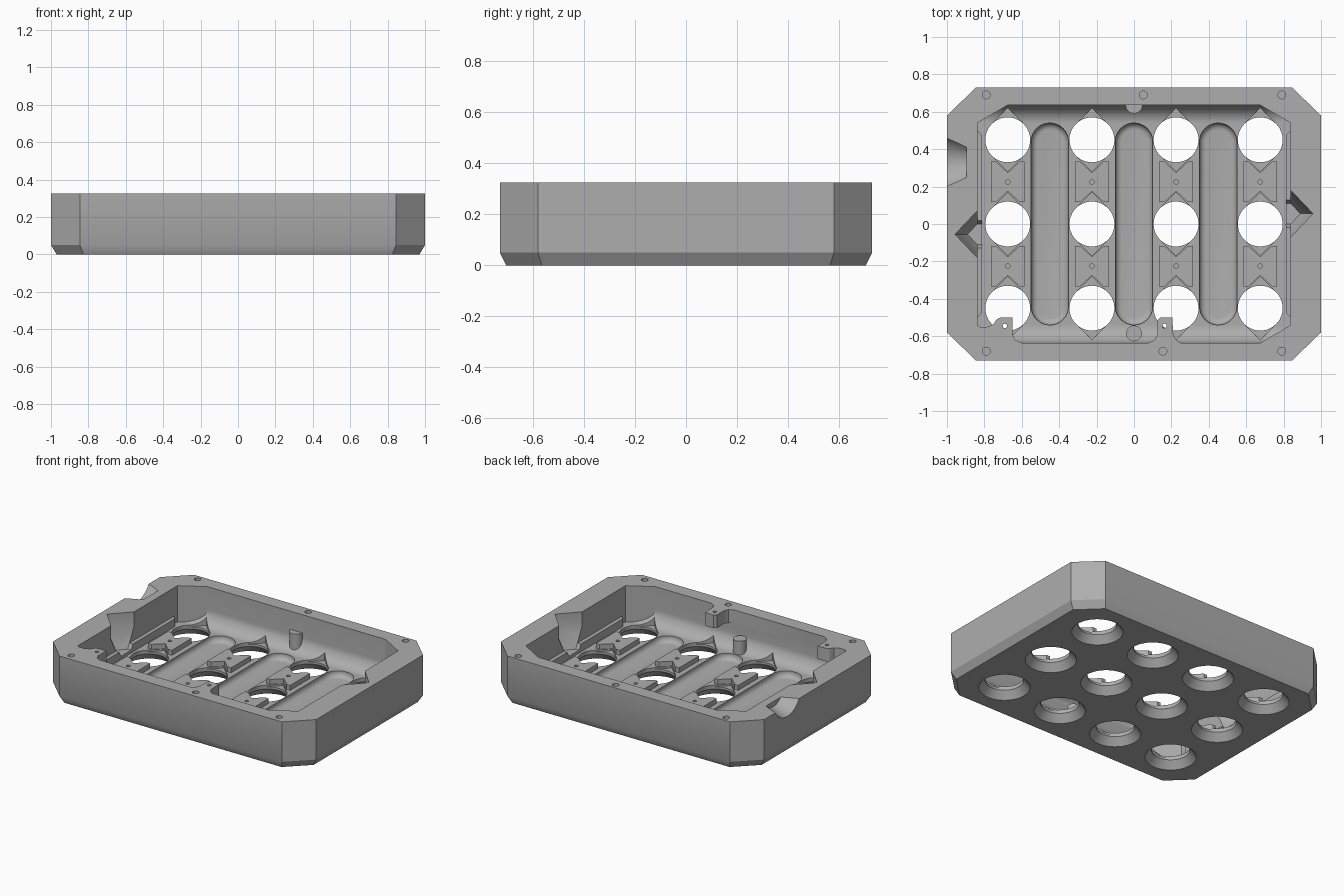
import bpy, bmesh
from math import sin, cos, pi

if "Cube" in bpy.data.objects:
    bpy.data.objects.remove(bpy.data.objects["Cube"])

TOP, FLOOR = 0.325, 0.075
COLUMNS = (-0.675, -0.225, 0.225, 0.675)
ROWS = (-0.45, 0, 0.45)

grey = bpy.data.materials.new("plain grey")
grey.use_nodes = True
grey.diffuse_color = (0.42, 0.42, 0.42, 1)
grey.node_tree.nodes["Principled BSDF"].inputs["Base Color"].default_value = grey.diffuse_color


def loft(name, rings):
    """Closed solid through outlines given as (points, z)."""
    bm = bmesh.new()
    loops = [[bm.verts.new((x, y, z)) for x, y in pts] for pts, z in rings]
    for a, b in zip(loops, loops[1:]):
        for i in range(len(a)):
            j = (i + 1) % len(a)
            bm.faces.new((a[i], a[j], b[j], b[i]))
    bm.faces.new(loops[0][::-1])
    bm.faces.new(loops[-1])
    bmesh.ops.recalc_face_normals(bm, faces=bm.faces)
    mesh = bpy.data.meshes.new(name)
    bm.to_mesh(mesh)
    bm.free()
    mesh.materials.append(grey)
    ob = bpy.data.objects.new(name, mesh)
    bpy.context.collection.objects.link(ob)
    return ob


def prism(name, pts, z0, z1):
    return loft(name, [(pts, z0), (pts, z1)])


def octagon(hx, hy, cx, cy):
    q = [(hx, hy - cy), (hx - cx, hy)]
    return (q + [(-x, y) for x, y in q[::-1]] + [(-x, -y) for x, y in q]
            + [(x, -y) for x, y in q[::-1]])


def circle(x, y, r, n=48):
    return [(x + r * cos(2 * pi * i / n), y + r * sin(2 * pi * i / n)) for i in range(n)]


def stadium(x, r, half, n=16):
    arc = [(x + r * cos(pi * i / n), half + r * sin(pi * i / n)) for i in range(n + 1)]
    return arc + [(2 * x - px, -py) for px, py in arc]


def teardrop(x, y, r, n=12):
    """Circle with a right-angled point at front and back."""
    arc = [(r * cos(t), r * sin(t)) for t in [pi / 4 * (2 * i / n - 1) for i in range(n + 1)]]
    tip = r * 2 ** 0.5
    return ([(x + a, y + b) for a, b in arc] + [(x, y + tip)]
            + [(x - a, y - b) for a, b in arc] + [(x, y - tip)])


def cut(ob, tool):
    mod = ob.modifiers.new("cut", "BOOLEAN")
    mod.operation, mod.solver, mod.object = "DIFFERENCE", "EXACT", tool
    bpy.context.view_layer.objects.active = ob
    bpy.ops.object.modifier_apply(modifier=mod.name)
    bpy.data.objects.remove(tool)


# Outer shell with cut corners and a chamfered foot
shell = octagon(1, 0.73, 0.155, 0.15)
tray = loft("tray", [(octagon(0.97, 0.705, 0.145, 0.14), 0), (shell, 0.05), (shell, TOP)])

# Cavity with rounded long sides
rings = []
for i in range(1, 11):
    t = pi / 2 * i / 10
    s = 0.095 * sin(t)
    rings.append((octagon(0.838, 0.54 + s, s * 1.7, s), FLOOR + 0.095 * (1 - cos(t))))
rings.append((rings[-1][0], TOP + 0.1))
cavity = loft("cavity", rings)

# Tabs left standing on the front wall, flush with the rim
corner_tab = [(-0.9, -0.7), (-0.9, -0.55), (-0.785, -0.55), (-0.75, -0.535), (-0.735, -0.51),
              (-0.715, -0.5), (-0.65, -0.5), (-0.65, -0.59), (-0.635, -0.62), (-0.6, -0.635),
              (-0.6, -0.7)]
middle_tab = [(0.08, -0.7), (0.08, -0.635), (0.11, -0.62), (0.125, -0.59), (0.125, -0.515),
              (0.14, -0.5), (0.205, -0.5), (0.21, -0.59), (0.225, -0.62), (0.25, -0.635),
              (0.25, -0.7)]
for pts in (corner_tab, middle_tab):
    cut(cavity, prism("tab", pts, 0.235, TOP + 0.2))

# Low ledges along the short walls
for side in (-1, 1):
    ledge = [(side * 0.9, 0.5), (side * 0.838, 0.5), (side * 0.812, 0.475),
             (side * 0.812, -0.475), (side * 0.838, -0.5), (side * 0.9, -0.5)]
    cut(cavity, prism("ledge", ledge, 0, 0.13))
cut(tray, cavity)

# Tapering wedge notches in the short walls
for side, y in ((-1, -0.055), (1, 0.055)):
    def wedge(tip, w):
        return [(side * 0.8, y + w), (side * 0.838, y + w), (side * tip, y),
                (side * 0.838, y - w), (side * 0.8, y - w)]
    cut(tray, loft("notch", [(wedge(0.89, 0.055), FLOOR + 0.02), (wedge(0.957, 0.125), 0.23),
                             (wedge(0.957, 0.125), TOP + 0.05)]))

# Troughs between the hole columns
for x in (-0.45, 0, 0.45):
    steps = [pi / 2 * i / 6 for i in range(7)]
    bowl = [(stadium(x, 0.065 + 0.035 * sin(t), 0.44), 0.035 + 0.035 * (1 - cos(t))) for t in steps]
    cut(tray, loft("trough", bowl + [(stadium(x, 0.1, 0.44), 0.2)]))

# Round holes, countersunk below, with pointed pockets above
for x in COLUMNS:
    for y in ROWS:
        cut(tray, prism("pocket", teardrop(x, y, 0.12), 0.065, 0.2))
        cut(tray, loft("hole", [(circle(x, y, 0.168), -0.01), (circle(x, y, 0.12), 0.05),
                                (circle(x, y, 0.12), 0.1)]))

# Screw holes in the rim and pilot holes in the tabs
for x, y in ((-0.79, 0.69), (0.05, 0.69), (0.79, 0.69), (-0.79, -0.68), (0.155, -0.68), (0.79, -0.68)):
    cut(tray, prism("screw", circle(x, y, 0.021, 20), 0.2, TOP + 0.05))
for x in (-0.69, 0.163):
    cut(tray, prism("pilot", circle(x, -0.545, 0.012, 16), 0.2, TOP + 0.05))

# Cable scoop over the outside of one short wall
scoop = loft("scoop", [(circle(0, 0, 0.11), 0), (circle(0, 0, 0.155), 0.12)])
scoop.rotation_euler = (0, -pi / 2, 0)
scoop.location = (-0.895, 0.33, 0.4)
bpy.context.view_layer.update()
cut(tray, scoop)

parts = [tray]

# Spacer blocks with notched ends and a pilot hole
for x in COLUMNS:
    for y in (-0.225, 0.225):
        half = [(0.09, 0.108), (0.063, 0.108), (0, 0.05), (-0.063, 0.108), (-0.09, 0.108)]
        pts = [(x + a, y + b) for a, b in half] + [(x - a, y - b) for a, b in half]
        block = prism("spacer_block", pts, 0.06, 0.11)
        cut(block, prism("pilot", circle(x, y, 0.012, 16), 0.08, 0.2))
        parts.append(block)

# Locating posts at the middle of the long walls
parts.append(prism("back_post", circle(0, 0.636, 0.045), 0.06, 0.2))
parts.append(prism("front_post", circle(0, -0.585, 0.042), 0.06, 0.17))

bpy.ops.object.select_all(action="DESELECT")
for ob in parts:
    ob.select_set(True)
bpy.context.view_layer.objects.active = tray
bpy.ops.object.shade_smooth_by_angle(angle=pi / 6)
